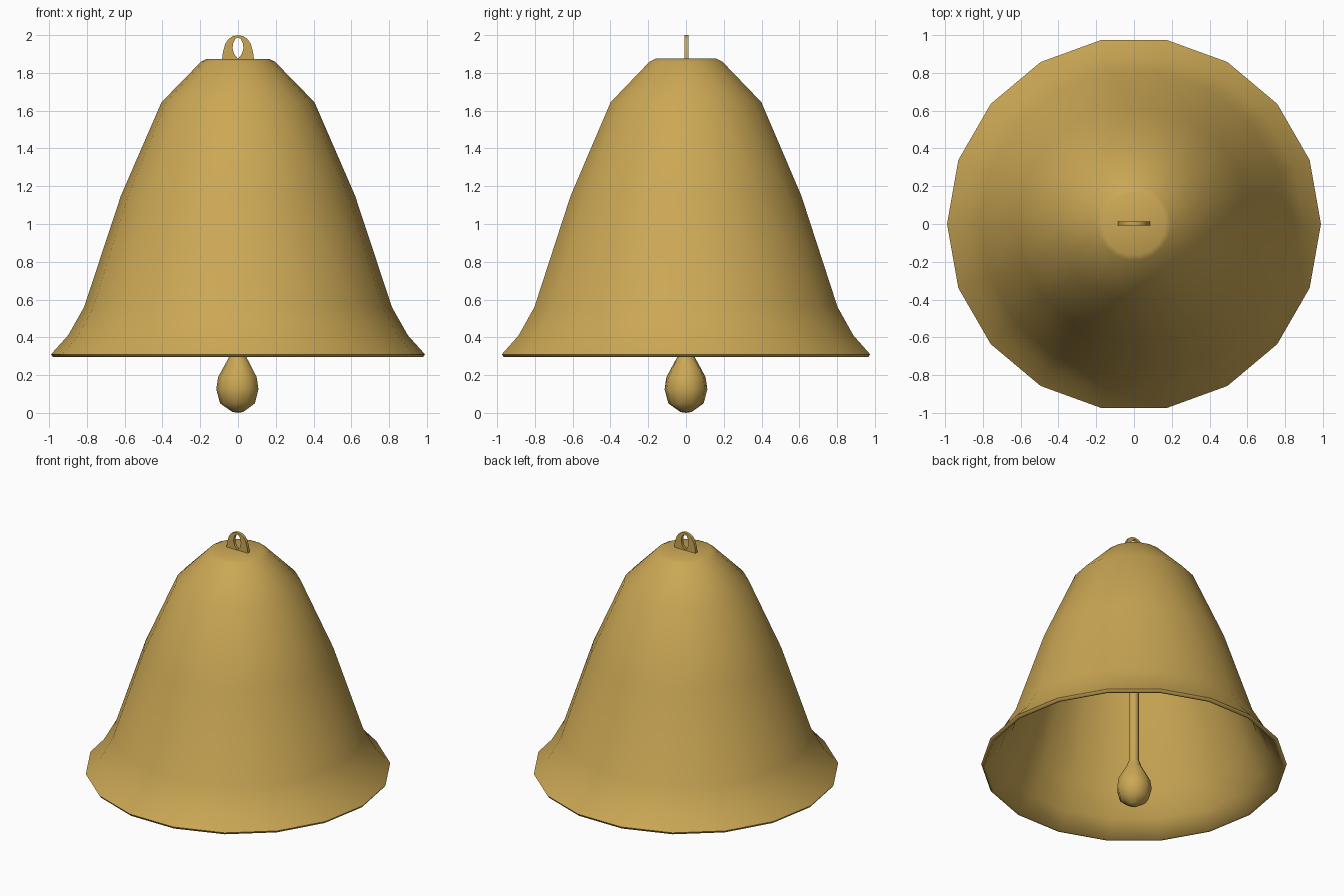
import bpy, bmesh, math

if "Cube" in bpy.data.objects:
    bpy.data.objects.remove(bpy.data.objects["Cube"])

brass = bpy.data.materials.new("brass")
brass.diffuse_color = (0.60, 0.39, 0.09, 1)
brass.use_nodes = True
brass.node_tree.nodes["Principled BSDF"].inputs["Base Color"].default_value = brass.diffuse_color


def finish(name, bm, angle):
    bmesh.ops.remove_doubles(bm, verts=bm.verts[:], dist=1e-5)
    bmesh.ops.recalc_face_normals(bm, faces=bm.faces[:])
    mesh = bpy.data.meshes.new(name)
    bm.to_mesh(mesh)
    bm.free()
    ob = bpy.data.objects.new(name, mesh)
    bpy.context.collection.objects.link(ob)
    mesh.materials.append(brass)
    bpy.ops.object.select_all(action='DESELECT')
    ob.select_set(True)
    bpy.context.view_layer.objects.active = ob
    bpy.ops.object.shade_smooth_by_angle(angle=math.radians(angle))
    return ob


def lathe(name, profile, sides, start=0.0, angle=60):
    """Revolve (radius, z) points around z; zero-radius ends merge to poles."""
    bm = bmesh.new()
    rings = []
    for r, z in profile:
        if r == 0:
            rings.append([bm.verts.new((0, 0, z))] * sides)
        else:
            rings.append([bm.verts.new((r * math.cos(start + math.tau * i / sides),
                                        r * math.sin(start + math.tau * i / sides), z))
                          for i in range(sides)])
    for a, b in zip(rings, rings[1:]):
        for i in range(sides):
            j = (i + 1) % sides
            quad = list(dict.fromkeys((a[i], a[j], b[j], b[i])))
            bm.faces.new(quad)
    return finish(name, bm, angle)


# bell shell: outer wall down to the lip, then back up the inside
lathe("bell_body", [
    (0, 1.875), (0.165, 1.875), (0.195, 1.86), (0.405, 1.645), (0.62, 1.15),
    (0.815, 0.56), (0.90, 0.41), (0.99, 0.31), (0.98, 0.295), (0.965, 0.295),
    (0.875, 0.40), (0.79, 0.555), (0.595, 1.14), (0.385, 1.63), (0.18, 1.84),
    (0, 1.85)], 18)

# clapper: thin rod flowing into a pear-shaped weight
lathe("clapper", [
    (0, 1.85), (0.032, 1.85), (0.032, 0.34), (0.05, 0.29), (0.105, 0.19),
    (0.115, 0.125), (0.095, 0.05), (0.03, 0.005), (0, 0)], 9, math.pi)

# hanging loop: flat arch with a teardrop opening, (outer, inner) pairs
half = [((0.085, 1.87), (0.0, 1.875)), ((0.08, 1.91), (0.02, 1.90)),
        ((0.067, 1.955), (0.029, 1.93)), ((0.05, 1.98), (0.025, 1.96)),
        ((0.027, 1.995), (0.014, 1.98)), ((0.0, 2.0), (0.0, 1.987))]
path = half + [((-o[0], o[1]), (-i[0], i[1])) for o, i in half[-2::-1]]
bm = bmesh.new()
loops = [[bm.verts.new((x, y, z)) for (x, z), y in
          ((o, -0.009), (o, 0.012), (i, 0.012), (i, -0.009))] for o, i in path]
for a, b in zip(loops, loops[1:]):
    for k in range(4):
        n = (k + 1) % 4
        bm.faces.new((a[k], a[n], b[n], b[k]))
bm.faces.new(loops[0])
bm.faces.new(loops[-1])
finish("hanging_loop", bm, 50)
